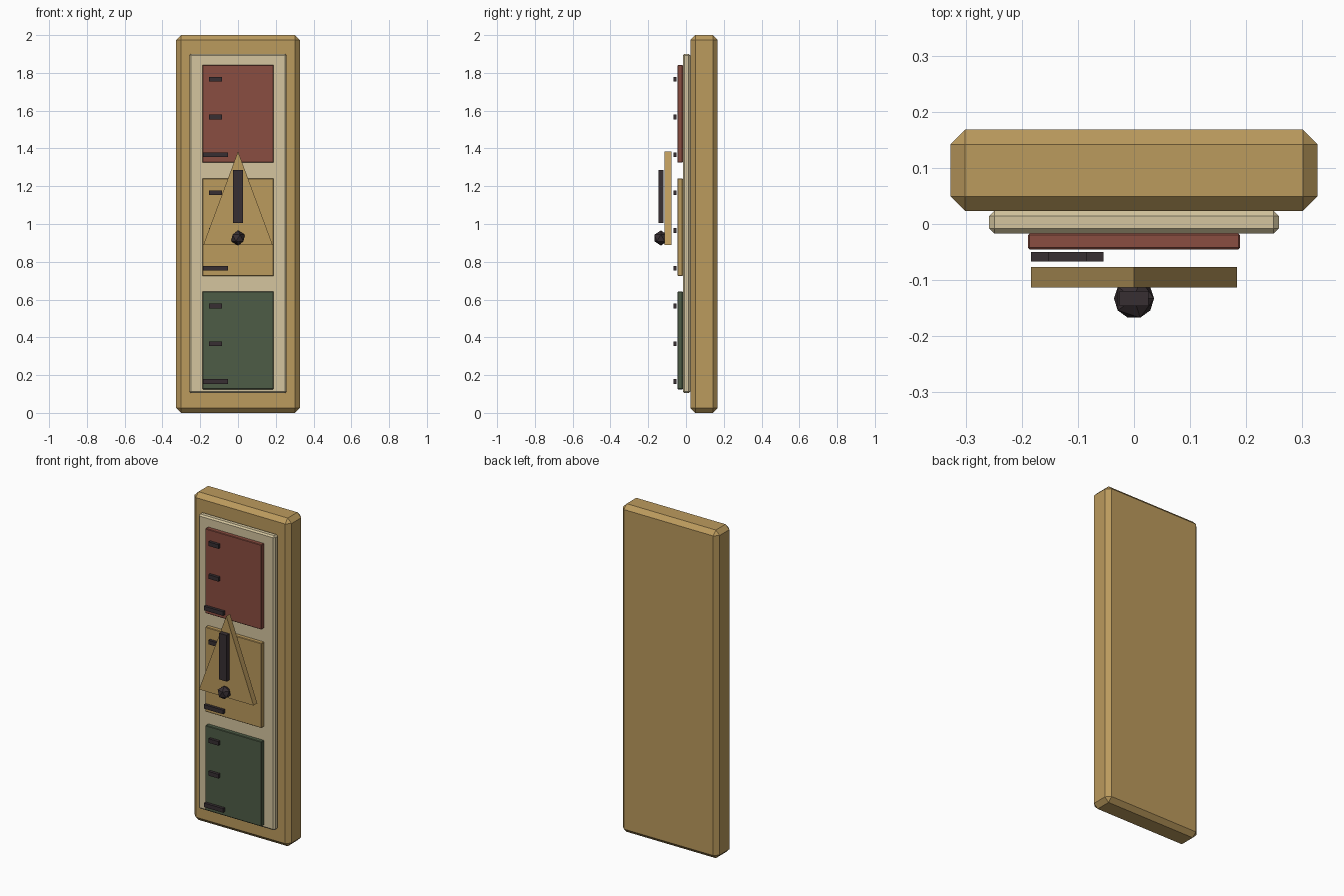
import bpy, bmesh
from mathutils import Matrix, Vector

if "Cube" in bpy.data.objects:
    bpy.data.objects.remove(bpy.data.objects["Cube"])


def material(name, rgb):
    m = bpy.data.materials.new(name)
    m.diffuse_color = (*rgb, 1.0)
    m.use_nodes = True
    m.node_tree.nodes["Principled BSDF"].inputs["Base Color"].default_value = m.diffuse_color
    return m


WOOD = material("pale_wood", (0.50, 0.325, 0.11))
CREAM = material("cream", (0.66, 0.56, 0.345))
RED = material("brick_red", (0.255, 0.075, 0.052))
GREEN = material("moss_green", (0.076, 0.107, 0.061))
DARK = material("dark_metal", (0.039, 0.028, 0.032))


def finish(name, bm, mat):
    bmesh.ops.recalc_face_normals(bm, faces=bm.faces)
    mesh = bpy.data.meshes.new(name)
    bm.to_mesh(mesh)
    bm.free()
    mesh.materials.append(mat)
    obj = bpy.data.objects.new(name, mesh)
    bpy.context.collection.objects.link(obj)
    return obj


def box(name, x, y, z, mat, chamfer=0.0):
    """Box from (min, max) ranges with an optional flat chamfer."""
    bm = bmesh.new()
    size = [r[1] - r[0] for r in (x, y, z)]
    mid = Vector([(r[0] + r[1]) / 2 for r in (x, y, z)])
    bmesh.ops.create_cube(bm, size=1, matrix=Matrix.Translation(mid) @ Matrix.Diagonal((*size, 1)))
    if chamfer:
        bmesh.ops.bevel(bm, geom=bm.edges[:], offset=chamfer, segments=1,
                        profile=0.5, affect='EDGES')
    return finish(name, bm, mat)


# Backboard and raised face plate
box("backboard", (-0.327, 0.327), (0.023, 0.168), (0, 2), WOOD, 0.026)
box("face_plate", (-0.258, 0.258), (-0.017, 0.023), (0.105, 1.9), CREAM, 0.009)

# Three coloured zones
for name, z, mat in (("low_zone", 0.125, GREEN), ("middle_zone", 0.725, WOOD),
                     ("high_zone", 1.325, RED)):
    box(name, (-0.189, 0.189), (-0.045, -0.017), (z, z + 0.517), mat, 0.003)

# Scale ticks, every third one long
for i in range(9):
    z = 0.166 + 0.2 * i
    half = 0.065 if i % 3 == 0 else 0.034
    box(f"tick_{i + 1}", (-0.119 - half, -0.119 + half), (-0.067, -0.05),
        (z - 0.0125, z + 0.0125), DARK)

# Triangular pointer plate
bm = bmesh.new()
face = bm.faces.new([bm.verts.new((x, -0.077, z))
                     for x, z in ((-0.184, 0.888), (0.184, 0.888), (0, 1.384))])
ext = bmesh.ops.extrude_face_region(bm, geom=[face], use_keep_orig=True)
bmesh.ops.translate(bm, vec=(0, -0.036, 0),
                    verts=[v for v in ext["geom"] if isinstance(v, bmesh.types.BMVert)])
finish("pointer_plate", bm, WOOD)

# Warning bar and faceted dot on the pointer
box("pointer_bar", (-0.026, 0.026), (-0.146, -0.119), (1.004, 1.286), DARK)
bm = bmesh.new()
bmesh.ops.create_icosphere(bm, subdivisions=1, radius=0.04,
                           matrix=Matrix.Translation((0, -0.133, 0.926)))
finish("pointer_dot", bm, DARK)
